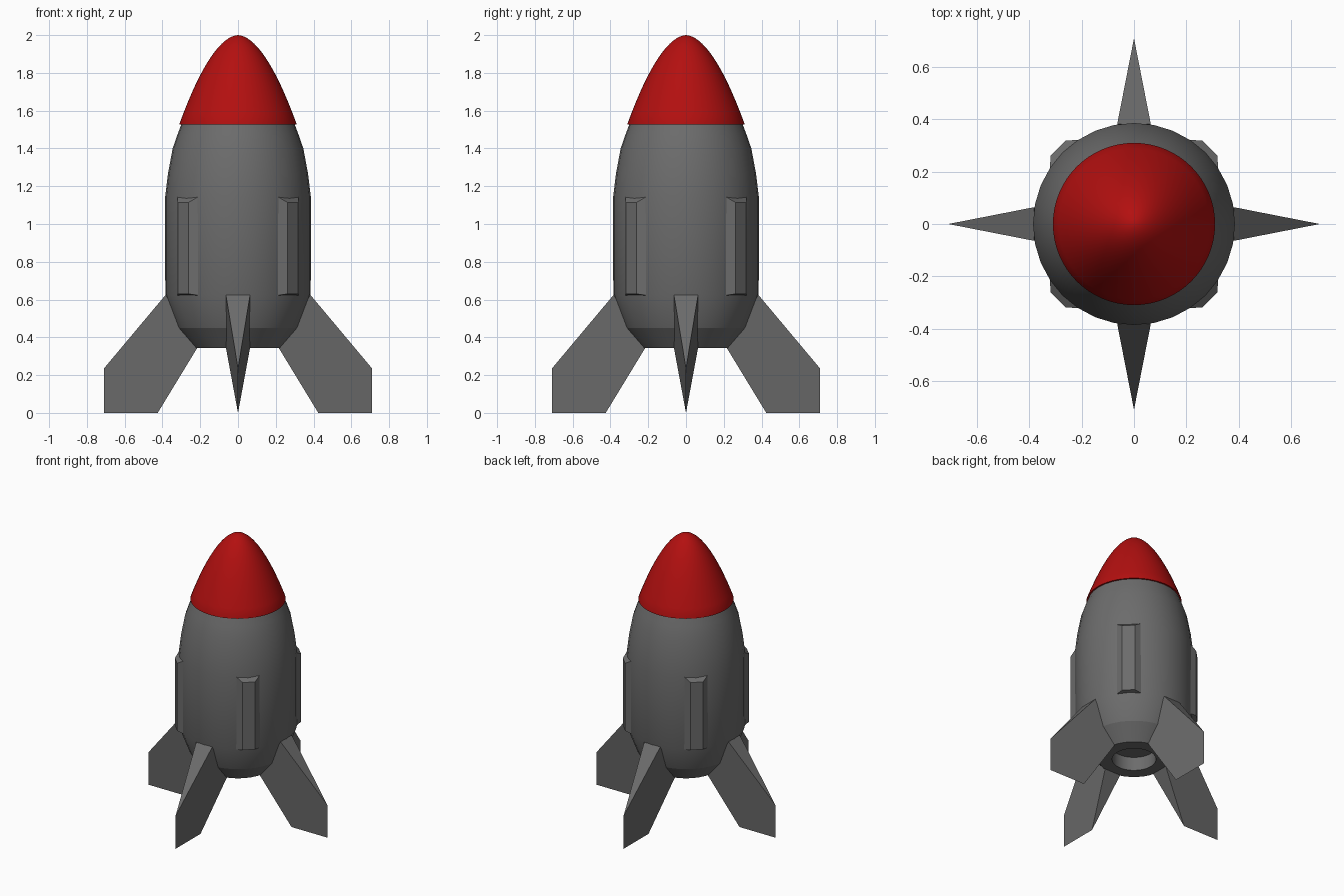
import bpy, bmesh, math
from mathutils import Matrix

if "Cube" in bpy.data.objects:
    bpy.data.objects.remove(bpy.data.objects["Cube"])


def material(name, rgb):
    m = bpy.data.materials.new(name)
    m.diffuse_color = (*rgb, 1)
    m.use_nodes = True
    m.node_tree.nodes["Principled BSDF"].inputs["Base Color"].default_value = m.diffuse_color
    return m


GREY = material("hull grey", (0.15, 0.15, 0.15))
RED = material("nose red", (0.45, 0.005, 0.005))


def finish(name, bm, mat, angle=None):
    bmesh.ops.recalc_face_normals(bm, faces=bm.faces)
    mesh = bpy.data.meshes.new(name)
    bm.to_mesh(mesh)
    bm.free()
    mesh.materials.append(mat)
    ob = bpy.data.objects.new(name, mesh)
    bpy.context.collection.objects.link(ob)
    if angle:
        bpy.ops.object.select_all(action='DESELECT')
        ob.select_set(True)
        bpy.context.view_layer.objects.active = ob
        bpy.ops.object.shade_smooth_by_angle(angle=math.radians(angle))
    return ob


def lathe(name, profile, sides, mat, flip=False):
    """Spin an (r, z) profile around the z axis."""
    bm = bmesh.new()
    verts = [bm.verts.new((r, 0, z)) for r, z in profile]
    edges = [bm.edges.new(p) for p in zip(verts, verts[1:])]
    bmesh.ops.spin(bm, geom=verts + edges, cent=(0, 0, 0), axis=(0, 0, 1),
                   angle=math.tau, steps=sides, use_duplicate=False)
    bmesh.ops.remove_doubles(bm, verts=bm.verts, dist=1e-5)
    return finish(name, bm, mat, 30)


# Hull: straight middle, curved shoulder, tapered lower end
lathe("hull", [(0, 0.45), (0.318, 0.45), (0.385, 0.625), (0.386, 1.14), (0.371, 1.265),
               (0.346, 1.4), (0.32, 1.475), (0.297, 1.535), (0, 1.535)], 32, GREY)

# Tail cone with a hollow nozzle
lathe("tail_cone", [(0.318, 0.45), (0.23, 0.343), (0.143, 0.343),
                    (0.143, 0.44), (0, 0.44)], 32, GREY)

# Rounded nose with a small overhanging lip
N = 16
nose = [(0, 1.527), (0.31, 1.527)]
nose += [(0.31 * t ** 1.1, 2 - 0.47 * t * t) for t in (1 - i / N for i in range(N))]
nose += [(0, 2)]
lathe("nose_cone", nose, 64, RED)

# Four wedge fins, thick at the hull and sharp at the outer edge
for k in range(4):
    bm = bmesh.new()
    h = 0.064
    roots = [[bm.verts.new((0.383, s * h, 0.625)), bm.verts.new((0.215, s * h, 0.345))]
             for s in (-1, 1)]
    top, tip, heel = [bm.verts.new(c) for c in
                      ((0.71, 0, 0.235), (0.71, 0, 0), (0.425, 0, 0))]
    for a, b in roots:
        bm.faces.new((a, top, tip, heel, b))
    (a, b), (c, d) = roots
    for f in ((a, c, top), (b, d, heel), (a, b, d, c)):
        bm.faces.new(f)
    bm.transform(Matrix.Rotation(k * math.pi / 2, 4, 'Z'))
    finish(f"fin_{k + 1}", bm, GREY)

# Four bevelled panels between the fins
for k in range(4):
    bm = bmesh.new()
    bmesh.ops.create_cube(bm, size=2)
    for v in bm.verts:
        outer, up = v.co.x > 0, v.co.z > 0
        v.co.x = 0.41 if outer else 0.375
        v.co.y *= 0.041 if outer else 0.08
        v.co.z = (1.115 if outer else 1.145) if up else (0.63 if outer else 0.622)
    bm.transform(Matrix.Rotation((k + 0.5) * math.pi / 2, 4, 'Z'))
    finish(f"side_panel_{k + 1}", bm, GREY)
